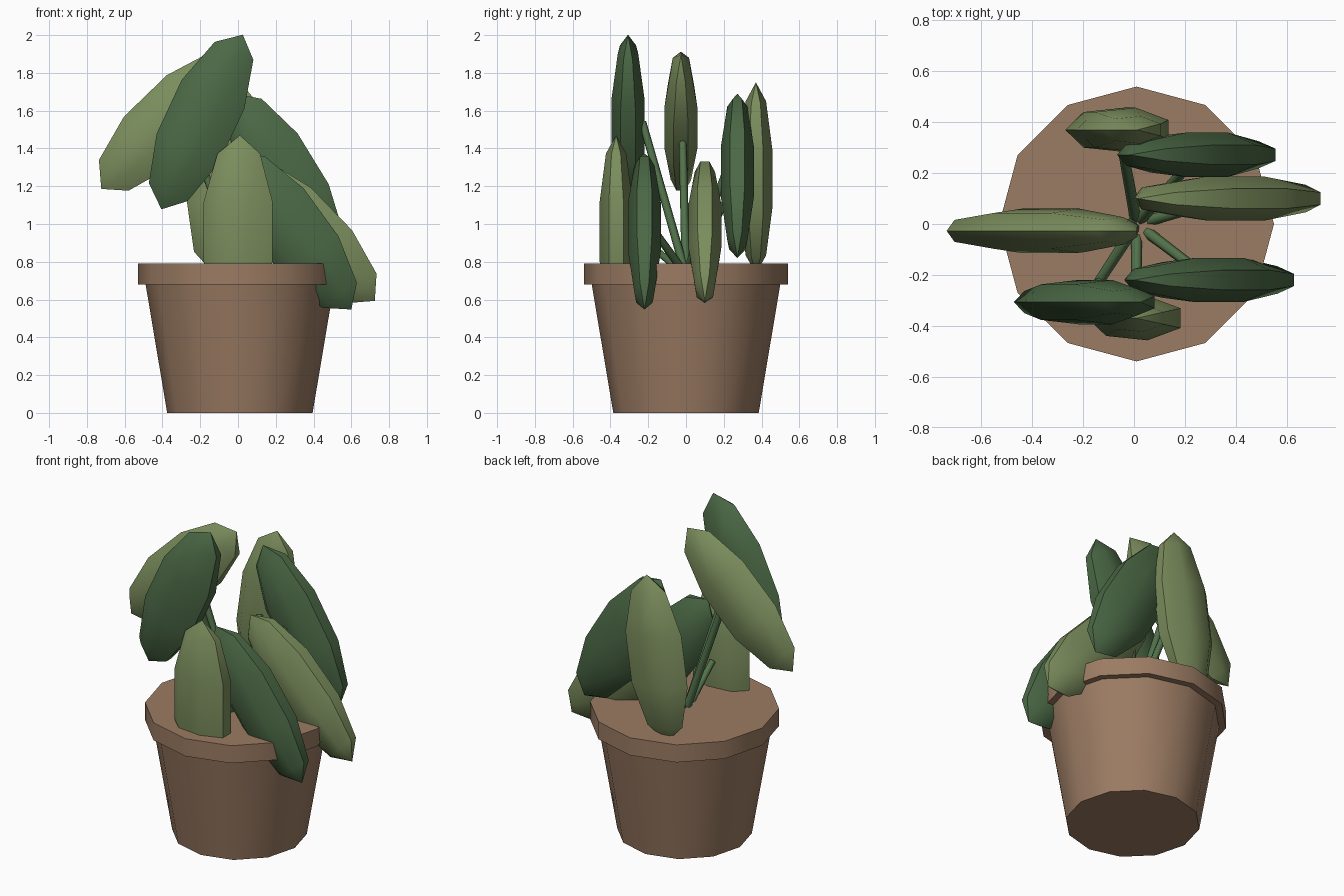
import bpy, bmesh
from math import radians, pi, sin, cos
from mathutils import Vector, Matrix

if "Cube" in bpy.data.objects:
    bpy.data.objects.remove(bpy.data.objects["Cube"])

CX = 0.01  # plant axis


def material(name, rgb):
    m = bpy.data.materials.new(name)
    m.diffuse_color = (*rgb, 1)
    m.use_nodes = True
    m.node_tree.nodes["Principled BSDF"].inputs["Base Color"].default_value = m.diffuse_color
    return m


clay = material("clay", (0.33, 0.20, 0.125))
light_green = material("light_green", (0.20, 0.27, 0.11))
dark_green = material("dark_green", (0.07, 0.14, 0.06))
stem_green = material("stem_green", (0.085, 0.17, 0.07))


def finish(bm, name, mat, angle):
    bmesh.ops.recalc_face_normals(bm, faces=bm.faces)
    me = bpy.data.meshes.new(name)
    bm.to_mesh(me)
    bm.free()
    ob = bpy.data.objects.new(name, me)
    bpy.context.collection.objects.link(ob)
    me.materials.append(mat)
    bpy.ops.object.select_all(action='DESELECT')
    ob.select_set(True)
    bpy.context.view_layer.objects.active = ob
    bpy.ops.object.shade_smooth_by_angle(angle=radians(angle))
    return ob


def lathe(profile, sides, start=0.0):
    """Closed solid from (radius, z) rings; radius 0 makes a pole."""
    bm = bmesh.new()
    rings = []
    for r, z in profile:
        n = 1 if r == 0 else sides
        rings.append([bm.verts.new((r * cos(start + 2 * pi * i / sides),
                                    r * sin(start + 2 * pi * i / sides), z))
                      for i in range(n)])
    for a, b in zip(rings, rings[1:]):
        for i in range(sides):
            j = (i + 1) % sides
            quad = [a[i % len(a)], a[j % len(a)], b[j % len(b)], b[i % len(b)]]
            bm.faces.new(list(dict.fromkeys(quad)))
    for end in (rings[0], rings[-1]):
        if len(end) > 1:
            bm.faces.new(end)
    return bm


# pot body and rim
for name, profile in (("pot_body", [(0.385, 0), (0.50, 0.685)]),
                      ("pot_rim", [(0.54, 0.68), (0.54, 0.79)])):
    finish(lathe(profile, 12), name, clay, 35).location.x = CX

# leaves: centre x, y, z, tilt about y, colour
leaves = [
    (-0.058, 0.370, 1.245, 8, light_green),
    (0.250, 0.272, 1.255, -31.5, dark_green),
    (0.370, 0.100, 0.960, -44, light_green),
    (0.300, -0.220, 0.960, -36, dark_green),
    (0.010, -0.370, 0.960, 0, light_green),
    (-0.190, -0.307, 1.540, 25, dark_green),
    (-0.357, -0.027, 1.540, 46, light_green),
]
lats = [radians(a) for a in (-90, -54, -18, 18, 54, 90)]
leaf_profile = [(0 if abs(a) > 1.5 else cos(a), sin(a)) for a in lats]

for k, (x, y, z, tilt, mat) in enumerate(leaves, 1):
    # flattened seven-sided leaf
    bm = lathe(leaf_profile, 7, pi)
    bm.transform(Matrix.Diagonal((0.202, 0.094, 0.51, 1)))
    leaf = finish(bm, f"leaf_{k}", mat, 40)
    leaf.location = (x, y, z)
    leaf.rotation_euler.y = radians(tilt)

    # stem leaning from the pot centre to the leaf
    base = Vector((CX, 0, 0.73))
    tip = Vector((CX + (x - CX) * 0.75, y * 0.75, z))
    d = tip - base
    stem = finish(lathe([(0.023, 0), (0.02, d.length)], 6), f"stem_{k}", stem_green, 65)
    stem.location = base
    stem.rotation_euler = d.to_track_quat('Z', 'Y').to_euler()
